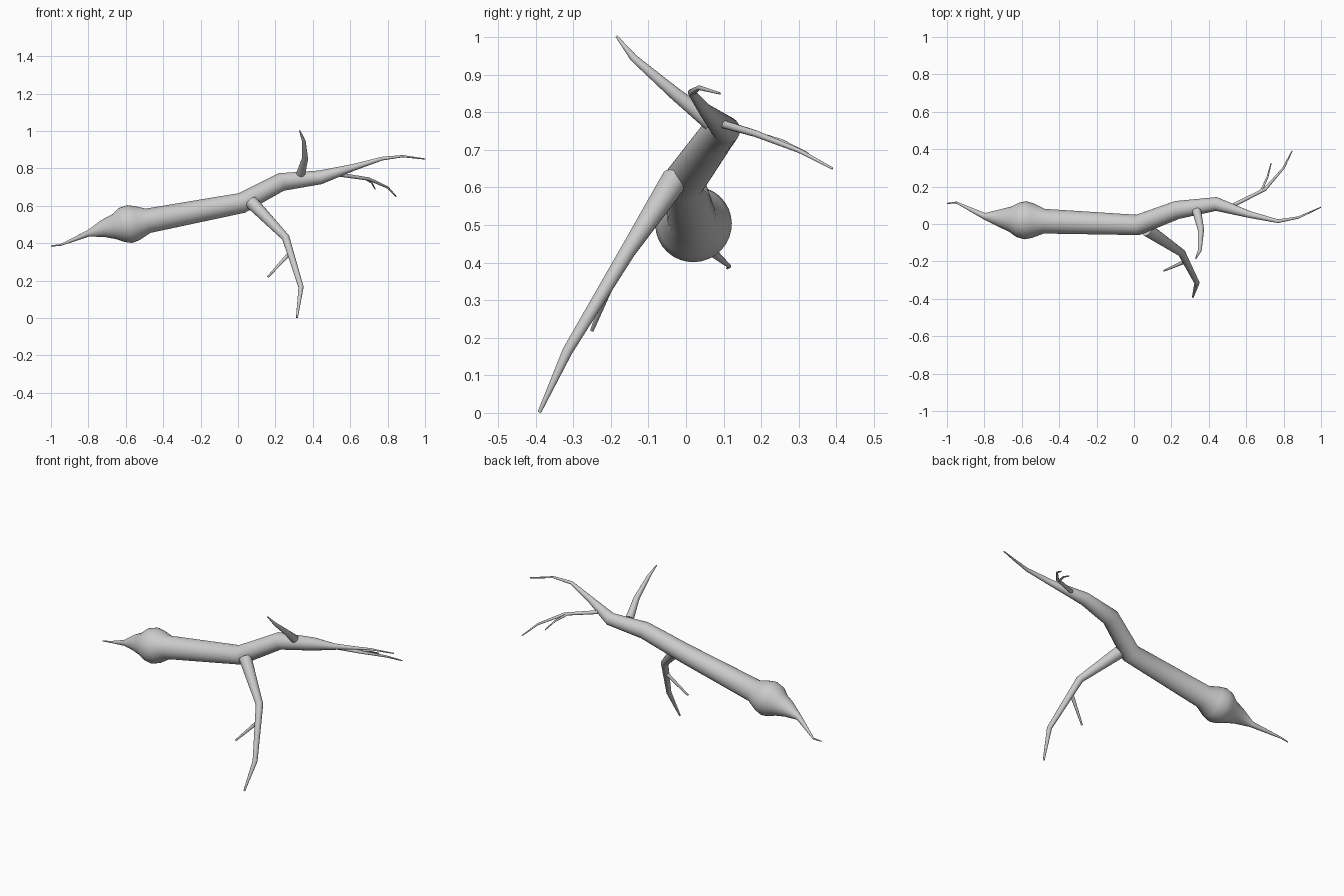
import bpy, bmesh, math
from mathutils import Vector

cube = bpy.data.objects.get("Cube")
if cube:
    bpy.data.objects.remove(cube, do_unlink=True)

bark = bpy.data.materials.new("grey_bark")
bark.use_nodes = True
GREY = (0.6, 0.6, 0.6, 1)
bark.diffuse_color = GREY
bark.node_tree.nodes["Principled BSDF"].inputs["Base Color"].default_value = GREY


def tube(name, path, sides):
    """Tapered limb swept along (x, y, z, radius) points, capped at both ends."""
    pts = [Vector(p[:3]) for p in path]
    dirs = [(b - a).normalized() for a, b in zip(pts, pts[1:])]
    bm = bmesh.new()
    rings = []
    side = None
    for i, (p, row) in enumerate(zip(pts, path)):
        t = (dirs[max(i - 1, 0)] + dirs[min(i, len(dirs) - 1)]).normalized()
        # carry the frame along the path so the limb does not twist
        side = t.orthogonal() if side is None else side - t * side.dot(t)
        side.normalize()
        up = t.cross(side)
        angles = [2 * math.pi * k / sides for k in range(sides)]
        rings.append([bm.verts.new(p + row[3] * (side * math.cos(a) + up * math.sin(a)))
                      for a in angles])
    for a, b in zip(rings, rings[1:]):
        for k in range(sides):
            n = (k + 1) % sides
            bm.faces.new((a[k], a[n], b[n], b[k]))
    bm.faces.new(rings[0][::-1])
    bm.faces.new(rings[-1])
    bmesh.ops.recalc_face_normals(bm, faces=bm.faces)
    mesh = bpy.data.meshes.new(name)
    bm.to_mesh(mesh)
    bm.free()
    mesh.materials.append(bark)
    obj = bpy.data.objects.new(name, mesh)
    bpy.context.collection.objects.link(obj)
    bpy.ops.object.select_all(action='DESELECT')
    obj.select_set(True)
    bpy.context.view_layer.objects.active = obj
    bpy.ops.object.shade_smooth_by_angle(angle=math.radians(50))
    return obj


# Main stem with its knot and two thin tips
tube("main_stem", [
    (-1, .11, .385, .003), (-.95, .115, .39, .005), (-.8, .042, .452, .017),
    (-.72, .032, .478, .047), (-.66, .026, .487, .068), (-.62, .022, .497, .093),
    (-.58, .02, .502, .102), (-.54, .018, .508, .092), (-.48, .015, .52, .066),
    (.02, -.005, .615, .055), (.23, .075, .727, .049), (.44, .107, .752, .037),
    (.62, .05, .806, .018), (.77, .015, .852, .01), (.88, .035, .865, .006),
    (1, .09, .85, .003)], 32)

# Long drooping branch and its twig
tube("lower_branch", [
    (.07, -.03, .62, .036), (.255, -.155, .43, .021),
    (.337, -.315, .165, .014), (.315, -.39, .002, .005)], 16)
tube("lower_twig", [(.275, -.2, .345, .011), (.16, -.25, .22, .005)], 12)

# Upright branch leaning forward
tube("upper_branch", [
    (.335, .07, .77, .024), (.358, -.03, .85, .017),
    (.352, -.14, .945, .01), (.33, -.185, 1.002, .003)], 16)

# Thin forked branch reaching backward
tube("rear_branch", [
    (.53, .1, .768, .011), (.7, .185, .743, .009),
    (.8, .3, .698, .006), (.845, .39, .65, .003)], 12)
tube("rear_twig", [
    (.68, .175, .746, .007), (.715, .255, .723, .005), (.733, .325, .69, .003)], 12)
